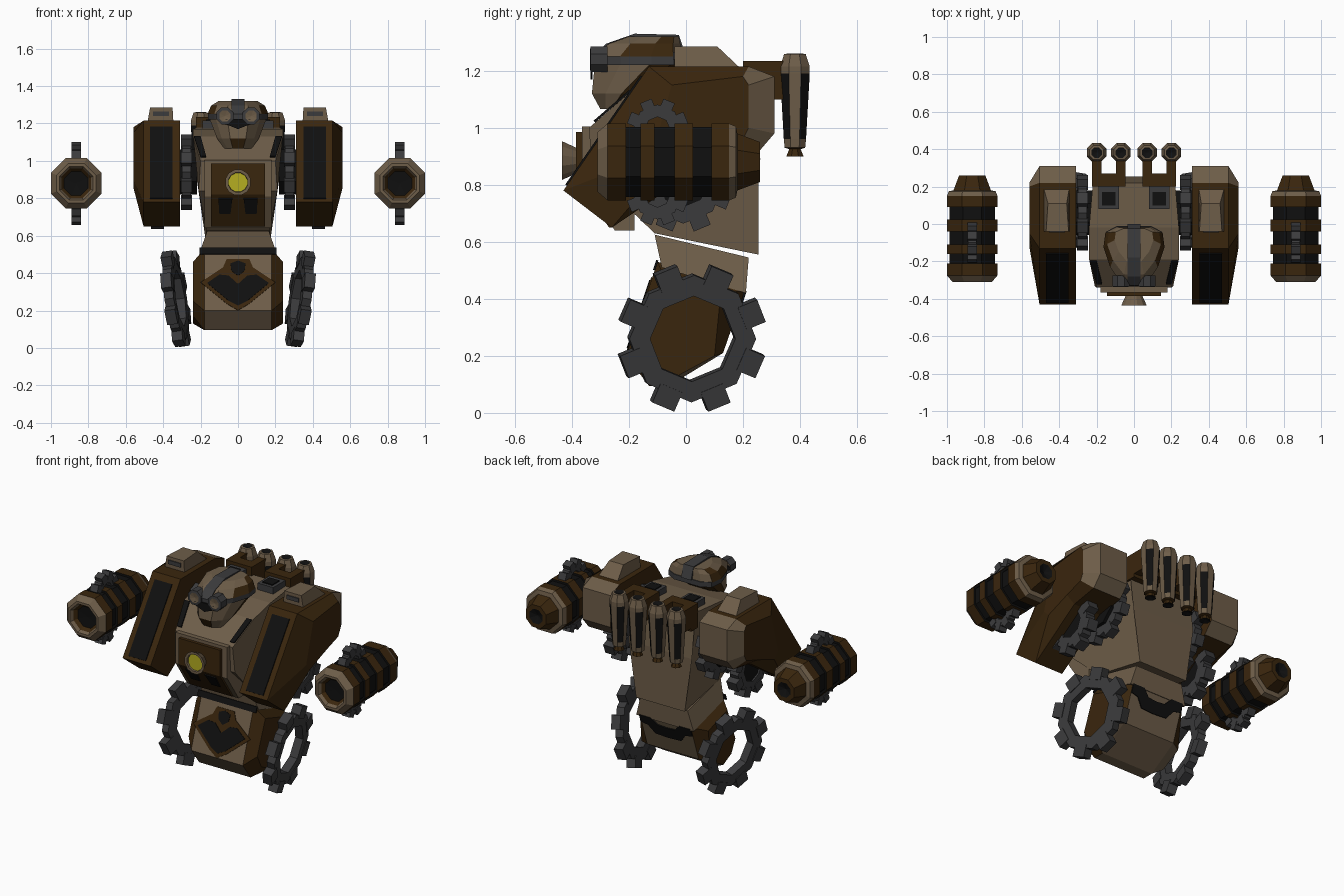
import bpy, bmesh, math
from mathutils import Vector, Matrix

if "Cube" in bpy.data.objects:
    bpy.data.objects.remove(bpy.data.objects["Cube"])

def mat(name, c):
    m = bpy.data.materials.new(name)
    m.diffuse_color = (*c, 1)
    m.use_nodes = True
    m.node_tree.nodes["Principled BSDF"].inputs["Base Color"].default_value = m.diffuse_color
    return m

MATS = [mat("tan_metal", (.155, .110, .066)), mat("brown_metal", (.042, .019, .004)),
        mat("black", (.005, .005, .005)), mat("grey_steel", (.044, .044, .046)),
        mat("yellow_lamp", (.46, .42, .015))]
TAN, BROWN, BLACK, GREY, YELLOW = range(5)

def finish(bm, name, mirror=False, rule=None):
    bmesh.ops.recalc_face_normals(bm, faces=bm.faces)
    bm.normal_update()
    if rule:
        for f in bm.faces:
            f.material_index = rule(f.normal, f.calc_center_median())
    me = bpy.data.meshes.new(name)
    bm.to_mesh(me)
    bm.free()
    for m in MATS:
        me.materials.append(m)
    ob = bpy.data.objects.new(name, me)
    bpy.context.collection.objects.link(ob)
    if mirror:
        ob.modifiers.new("mirror", 'MIRROR').use_mirror_merge = False
    return ob

def loft(name, sections, rule, mirror=False):
    """Skin through point loops of equal length and cap both ends."""
    bm = bmesh.new()
    loops = [[bm.verts.new(p) for p in s] for s in sections]
    n = len(loops[0])
    for a, b in zip(loops, loops[1:]):
        for i in range(n):
            j = (i + 1) % n
            bm.faces.new((a[i], a[j], b[j], b[i]))
    bm.faces.new(loops[0])
    bm.faces.new(loops[-1])
    r = rule if callable(rule) else (lambda nn, c: rule)
    return finish(bm, name, mirror, r)

def box(name, x, y, z, col, mirror=False):
    loft(name, [[(x[0], y[0], k), (x[1], y[0], k), (x[1], y[1], k), (x[0], y[1], k)] for k in z], col, mirror)

def plate(name, pts, n, col, mirror=False, t=.008):
    n = Vector(n).normalized() * t
    loft(name, [[Vector(p) - n * .2 for p in pts], [Vector(p) + n * .8 for p in pts]], col, mirror)

def lathe(bm, prof, centre, axis, sides=8, closed=False):
    """prof: (apothem, distance along axis, colour of the segment that follows)."""
    q = Vector(axis).to_track_quat('Z', 'Y').to_matrix()
    loops = []
    for r, t, _ in prof:
        r /= math.cos(math.pi / sides)
        phase = 0 if closed else .5
        ring = [(k + phase) * 2 * math.pi / sides for k in range(sides)] if r > 0 else [0]
        loops.append([bm.verts.new(q @ Vector((r * math.cos(a), r * math.sin(a), t)) + Vector(centre)) for a in ring])
    for s in range(len(prof) if closed else len(prof) - 1):
        a, b, col = loops[s], loops[(s + 1) % len(prof)], prof[s][2]
        for i in range(sides):
            j = (i + 1) % sides
            vs = ([a[i], a[j]] if len(a) > 1 else [a[0]]) + ([b[j], b[i]] if len(b) > 1 else [b[0]])
            f = bm.faces.new(vs)
            f.material_index = col[i % 2] if isinstance(col, tuple) else col

def gear(bm, centre, r, hole, tooth, thick, axis=(1, 0, 0), teeth=8):
    axis = Vector(axis)
    h = thick / 2
    lathe(bm, [(hole, -h, GREY), (r, -h, GREY), (r, h, GREY), (hole, h, GREY)], centre, axis, teeth, True)
    q = axis.to_track_quat('Z', 'Y').to_matrix().to_4x4()
    for k in range(teeth):
        m = (Matrix.Translation(centre) @ q @ Matrix.Rotation((k + .5) * 2 * math.pi / teeth, 4, 'Z')
             @ Matrix.Translation((r + tooth / 2 - .01, 0, 0)) @ Matrix.Diagonal((tooth + .02, tooth * 1.6, thick * 1.15, 1)))
        new = bmesh.ops.create_cube(bm, size=1, matrix=m)
        for f in {f for v in new["verts"] for f in v.link_faces}:
            f.material_index = GREY

# torso: side profile as (y, z, half width)
torso = [(-.34, 1.0, .20), (-.19, 1.13, .24), (-.02, 1.17, .24), (.22, 1.18, .22), (.255, .9, .22),
         (.255, .555, .17), (-.11, .63, .17), (-.33, .84, .21)]
loft("torso", [[(s * w, y, z) for y, z, w in torso] for s in (-1, 1)], TAN)
plate("collar_strip", [(.17, -.32, 1.02), (.2, -.32, 1.02), (.235, -.195, 1.128), (.2, -.195, 1.128)],
      (0, -.65, .75), BLACK, True)
box("torso_vent", (.08, .19), (.08, .22), (1.1, 1.215), GREY, True)
plate("vent_slot", [(.1, .1, 1.215), (.17, .1, 1.215), (.17, .17, 1.215), (.1, .17, 1.215)], (0, 0, 1), BLACK, True)

# chest plate, windows and lamp
chest = [(-.385, .985), (-.385, .82), (-.27, .65), (-.2, .65), (-.2, .985)]
loft("chest_plate", [[(x, y, z) for y, z in chest] for x in (-.145, .145)], BROWN)
loft("chest_frame", [[(x, y + .02, z + (.02 if z > .9 else -.01)) for y, z in chest] for x in (-.18, .18)], TAN)
plate("chest_window", [(.03, -.372, .80), (.105, -.372, .80), (.10, -.317, .72), (.04, -.317, .72)],
      (0, -.83, -.56), BLACK, True)
bm = bmesh.new()
lathe(bm, [(.05, .05, TAN), (.045, 0, TAN), (.068, -.05, TAN), (.052, -.05, TAN), (.05, -.038, YELLOW), (0, -.038, 0)],
      (0, -.385, .885), (0, 1, 0), 12)
finish(bm, "chest_lamp")

# shoulder pods
pod = [(-.43, .78), (-.13, 1.215), (.22, 1.215), (.31, 1.18), (.31, .98), (.25, .91), (.08, .88), (-.26, .65)]
pod_out = [(-.12, .90), (-.05, 1.15), (.2, 1.18), (.22, 1.15), (.22, 1.0), (.2, .96), (.08, .92), (-.08, .86)]
loft("shoulder_pod", [[(x, y, z) for y, z in p] for x, p in ((.31, pod), (.505, pod), (.56, pod_out))],
     lambda n, c: TAN if c.y > .2 and n.y > .3 else BROWN, True)
def on_pod(x, t):
    return (x, -.13 - .30 * t, 1.215 - .435 * t)
plate("pod_panel", [on_pod(.35, .08), on_pod(.47, .08), on_pod(.47, .96), on_pod(.35, .96)], (0, -.82, .57), BLACK, True)
loft("pod_cap", [[(.345, -.04, 1.2), (.485, -.04, 1.2), (.485, .2, 1.2), (.345, .2, 1.2)],
                 [(.35, -.04, 1.285), (.47, -.04, 1.285), (.46, .11, 1.285), (.36, .11, 1.285)]], TAN, True)
plate("cap_slot", [(.37, -.04, 1.24), (.455, -.04, 1.24), (.455, -.04, 1.265), (.37, -.04, 1.265)], (0, -1, 0), GREY, True)
bm = bmesh.new()
lathe(bm, [(0, -.05, BLACK), (.12, -.05, BLACK), (.12, .05, BLACK), (0, .05, BLACK)], (.27, .06, .94), (1, 0, 0))
gear(bm, (.275, .06, .94), .165, .10, .04, .05)
lathe(bm, [(0, -.02, BLACK), (.09, -.02, BLACK), (.09, .02, BLACK), (0, .02, BLACK)], (.43, -.01, .81), (1, 0, 0))
gear(bm, (.43, -.01, .81), .135, .08, .04, .06)
finish(bm, "shoulder_gears", True)

# floating forearm cannons
bands = [(.135, -.275, BROWN)]
for a, b in ((-.21, -.16), (-.11, -.04), (.025, .09)):
    bands += [(.135, a, BLACK), (.122, a, BLACK), (.122, b, BLACK), (.135, b, BROWN)]
bm = bmesh.new()
lathe(bm, [(0, -.265, BLACK), (.064, -.27, BROWN), (.08, -.29, TAN), (.09, -.31, TAN), (.105, -.31, TAN)] + bands +
      [(.135, .15, TAN), (.125, .175, TAN), (.10, .18, BROWN), (.07, .26, BROWN), (.045, .26, BLACK), (0, .24, 0)],
      (.865, 0, .88), (0, 1, 0))
finish(bm, "forearm_cannon", True)
bm = bmesh.new()
for z in (.995, .765):
    gear(bm, (.865, -.1, z), .08, .04, .027, .045)
finish(bm, "forearm_gears", True)

# exhaust pipes and brackets
bm = bmesh.new()
for x in (.07, .2):
    lathe(bm, [(0, .91, BLACK), (.03, .9, BROWN), (.02, .925, BROWN), (.036, .93, TAN), (.039, .96, (BLACK, TAN)),
               (.052, 1.19, TAN), (.052, 1.215, TAN), (.038, 1.258, TAN), (.028, 1.26, BLACK), (0, 1.25, 0)],
          (x, .382, 0), (0, 0, 1))
finish(bm, "exhaust_pipes", True)
box("exhaust_bracket", (.045, .225), (.2, .27), (1.08, 1.235), BROWN, True)
for x in (.07, .2):
    box("exhaust_arm", (x - .025, x + .025), (.25, .345), (1.1, 1.235), BROWN, True)

# hip block: side profiles, inner wide and outer narrow
hip = [(-.10, .53), (-.21, .20), (-.13, .095), (-.06, .095), (.13, .21), (.21, .44)]
hip_out = [(-.07, .46), (-.15, .25), (-.11, .17), (-.03, .13), (.10, .2), (.12, .40)]
hips = [(-.24, hip_out), (-.18, hip), (.18, hip), (.24, hip_out)]
loft("hip_block", [[(x, y, z) for y, z in p] for x, p in hips], lambda n, c: BROWN if abs(n.x) > .45 else TAN)
loft("waist", [[(s * w, y, z) for y, z, w in ((-.11, .625, .165), (-.085, .51, .205), (.21, .42, .2), (.22, .545, .165))]
               for s in (-1, 1)], TAN)
plate("belt", [(-.205, -.098, .535), (.205, -.098, .535), (.205, -.11, .5), (-.205, -.11, .5)], (0, -1, .3), BLACK)

# hip emblems, drawn as half outlines (x, z) and mirrored onto the sloping faces
def emblem(name, half, y_of_z, n, col, t):
    pts = half + [(-x, z) for x, z in reversed(half) if x > 0]
    plate(name, [(x, y_of_z(z), z) for x, z in pts], n, col, False, t)
front = lambda z: -.10 - (.53 - z) / 3
back = lambda z: .13 + (z - .21) * .348
nf, nb = (0, -1, .333), (0, 1, -.348)
emblem("front_emblem", [(0, .475), (.06, .475), (.08, .43), (.2, .35), (.06, .235), (0, .2)], front, nf, BROWN, .005)
emblem("front_chevron", [(0, .34), (.05, .385), (.1, .39), (.165, .345), (.05, .25), (0, .225)], front, nf, BLACK, .009)
emblem("front_diamond", [(0, .465), (.04, .45), (.035, .41), (0, .385)], front, nf, BLACK, .009)
emblem("back_emblem", [(0, .385), (.06, .39), (.1, .43), (.18, .43), (.18, .38), (.13, .37), (.09, .32), (0, .315)],
       back, nb, BLACK, .009)

# leg wheels, leaning outward at the top and turned outward at the front
bm = bmesh.new()
gear(bm, (.333, .02, .263), .208, .14, .053, .05, (.98, .16, -.14))
finish(bm, "leg_wheel", True)

# head: plan outline scaled at several heights
def ring(z, s, front_y, back_y):
    plan = [(.06, 0), (.125, .3), (.16, .65), (.15, .9), (.09, 1)]
    half = [(x * s, front_y + (back_y - front_y) * t, z) for x, t in plan]
    return half + [(-x, y, k) for x, y, k in reversed(half)]
loft("head_jaw", [ring(1.065, .45, -.30, -.24), ring(1.12, .7, -.33, -.17), ring(1.225, .95, -.32, -.02)],
     lambda n, c: BROWN if n.z < -.45 else TAN)
loft("head_band", [ring(1.22, 1.0, -.325, -.01), ring(1.252, 1.0, -.325, -.01)], GREY)
loft("helmet", [ring(1.25, 1.02, -.325, -.015), ring(1.295, .9, -.27, -.02), ring(1.32, .65, -.2, -.025)],
     lambda n, c: BROWN if abs(n.x) > .5 and c.y > -.2 else TAN)
crest = [(-.33, 1.25), (-.28, 1.295), (-.18, 1.33), (-.025, 1.326), (-.0, 1.25)]
loft("head_crest", [[(x, y, z) for y, z in crest] for x in (-.035, .035)], GREY)
plate("mouth_guard", [(-.1, -.329, 1.21), (0, -.329, 1.17), (.1, -.329, 1.21), (.05, -.329, 1.225), (-.05, -.329, 1.225)],
      (0, -1, 0), BLACK)
bm = bmesh.new()
lathe(bm, [(.045, .05, GREY), (.045, -.01, GREY), (.03, -.012, TAN), (0, -.006, 0)], (.07, -.325, 1.24), (0, 1, 0))
finish(bm, "goggles", True)
